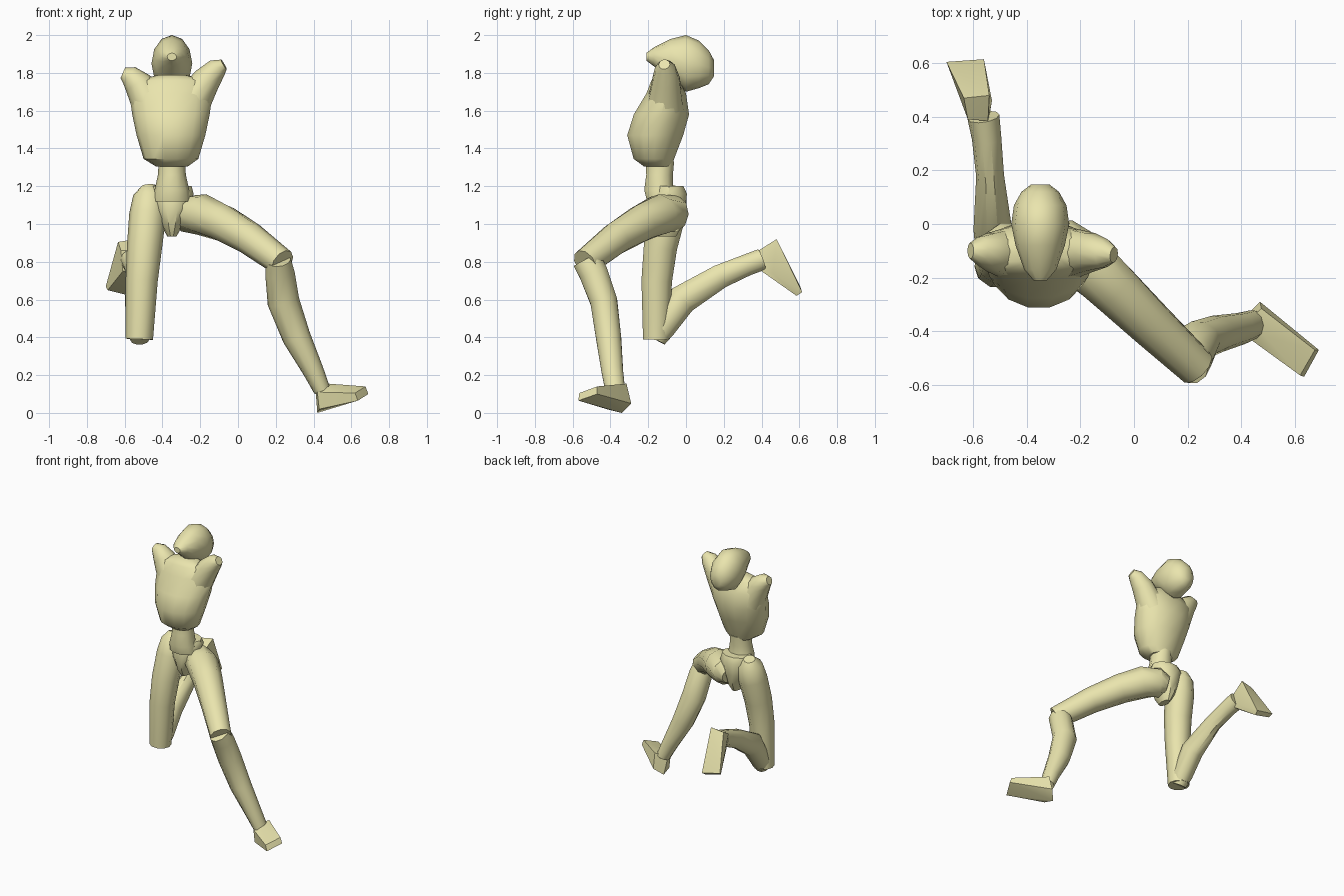
import bpy, bmesh, math
from mathutils import Vector


def finish(name, bm, angle=40):
    bmesh.ops.recalc_face_normals(bm, faces=bm.faces)
    mesh = bpy.data.meshes.new(name)
    bm.to_mesh(mesh)
    bm.free()
    ob = bpy.data.objects.new(name, mesh)
    bpy.context.collection.objects.link(ob)
    mat = bpy.data.materials.get("pale_yellow") or bpy.data.materials.new("pale_yellow")
    mat.diffuse_color = (0.82, 0.78, 0.42, 1)
    mesh.materials.append(mat)
    bpy.ops.object.select_all(action='DESELECT')
    ob.select_set(True)
    bpy.context.view_layer.objects.active = ob
    bpy.ops.object.shade_smooth_by_angle(angle=math.radians(angle))
    return ob


def loft(name, sections, axis=None, sides=10):
    """Skin elliptical sections (x, y, z, radius_a[, radius_b]); radius_a runs along x."""
    bm = bmesh.new()
    pts = [Vector(s[:3]) for s in sections]
    rings = []
    for i, s in enumerate(sections):
        t = Vector(axis) if axis else pts[min(i + 1, len(pts) - 1)] - pts[max(i - 1, 0)]
        t.normalize()
        u = Vector((1, 0, 0))
        u = (u - t * u.dot(t)).normalized()
        v = t.cross(u)
        a, b = s[3], s[-1]
        ring = []
        for k in range(sides):
            w = 2 * math.pi * k / sides
            ring.append(bm.verts.new(pts[i] + u * a * math.cos(w) + v * b * math.sin(w)))
        rings.append(ring)
    for r, q in zip(rings, rings[1:]):
        for k in range(sides):
            n = (k + 1) % sides
            bm.faces.new((r[k], r[n], q[n], q[k]))
    bm.faces.new(rings[0])
    bm.faces.new(rings[-1])
    return finish(name, bm)


def wedge(name, points):
    bm = bmesh.new()
    for p in points:
        bm.verts.new(p)
    bmesh.ops.convex_hull(bm, input=bm.verts)
    return finish(name, bm, 35)


# Egg-shaped head, narrowing to the front
loft("head", [(-.35, -.21, 1.885, .025, .02), (-.35, -.17, 1.885, .06, .05),
              (-.35, -.08, 1.868, .092, .112), (-.35, 0, 1.85, .108, .15),
              (-.35, .07, 1.845, .098, .125), (-.35, .12, 1.83, .07, .09),
              (-.35, .147, 1.825, .035, .045)], axis=(0, 1, 0), sides=12)

# Chest, bulging forward at the ribs
loft("chest", [(-.35, -.15, 1.305, .085, .075), (-.355, -.17, 1.345, .145, .11),
               (-.355, -.163, 1.47, .182, .152), (-.355, -.13, 1.58, .205, .15),
               (-.355, -.105, 1.69, .22, .108), (-.35, -.11, 1.76, .19, .075),
               (-.35, -.1, 1.79, .07, .05)], axis=(0, 0, 1), sides=14)

# Shoulder stubs
loft("right_shoulder", [(-.46, -.11, 1.62, .1), (-.53, -.105, 1.745, .075),
                        (-.575, -.1, 1.785, .055), (-.61, -.1, 1.8, .03)])
loft("left_shoulder", [(-.25, -.11, 1.63, .1), (-.165, -.105, 1.765, .075),
                       (-.11, -.11, 1.825, .055), (-.075, -.115, 1.845, .03)])

# Waist and wedge-shaped pelvis
loft("waist", [(-.35, -.137, 1.33, .07, .078), (-.35, -.14, 1.26, .074, .074),
               (-.35, -.145, 1.18, .092, .08), (-.35, -.13, 1.12, .1, .08)], axis=(0, 0, -1))
loft("pelvis", [(-.35, -.09, 1.2, .105, .08), (-.35, -.09, 1.16, .115, .1),
                (-.35, -.1, 1.07, .09, .1), (-.35, -.1, .99, .055, .085),
                (-.35, -.1, .935, .025, .05)], axis=(0, 0, -1))

# Kneeling leg
loft("kneeling_thigh", [(-.475, -.06, 1.2, .04), (-.47, -.075, 1.15, .085),
                        (-.478, -.095, 1.05, .098), (-.495, -.135, .88, .093),
                        (-.51, -.155, .7, .085), (-.523, -.158, .39, .073)])
loft("kneeling_shin", [(-.52, -.155, .385, .05), (-.522, -.12, .45, .068),
                       (-.527, -.02, .6, .072, .083), (-.537, .18, .722, .052, .067),
                       (-.55, .32, .782, .055, .06), (-.562, .40, .812, .06)])
wedge("kneeling_foot", [(-.62, .39, .86), (-.545, .385, .86), (-.61, .4, .75), (-.54, .4, .75),
                        (-.635, .47, .905), (-.54, .48, .92), (-.6, .455, .735), (-.53, .46, .74),
                        (-.70, .605, .67), (-.69, .58, .65), (-.56, .615, .64), (-.57, .585, .62)])

# Stepping leg
loft("stepping_thigh", [(-.33, -.045, 1.045, .06), (-.285, -.07, 1.055, .1),
                        (-.19, -.135, 1.05, .11), (-.08, -.235, 1.005, .1),
                        (.06, -.37, .925, .088), (.235, -.535, .795, .074)])
loft("stepping_shin", [(.215, -.525, .81, .065, .08), (.222, -.49, .74, .078, .08),
                       (.24, -.435, .59, .085, .075), (.31, -.41, .4, .075, .07),
                       (.40, -.39, .22, .055, .06), (.445, -.375, .12, .045, .055)])
wedge("stepping_foot", [(.42, -.34, 0), (.47, -.29, .05), (.43, -.42, .02),
                        (.41, -.38, .13), (.475, -.315, .155), (.49, -.42, .14), (.42, -.42, .11),
                        (.69, -.47, .1), (.635, -.57, .065), (.675, -.47, .14), (.62, -.565, .105)])
